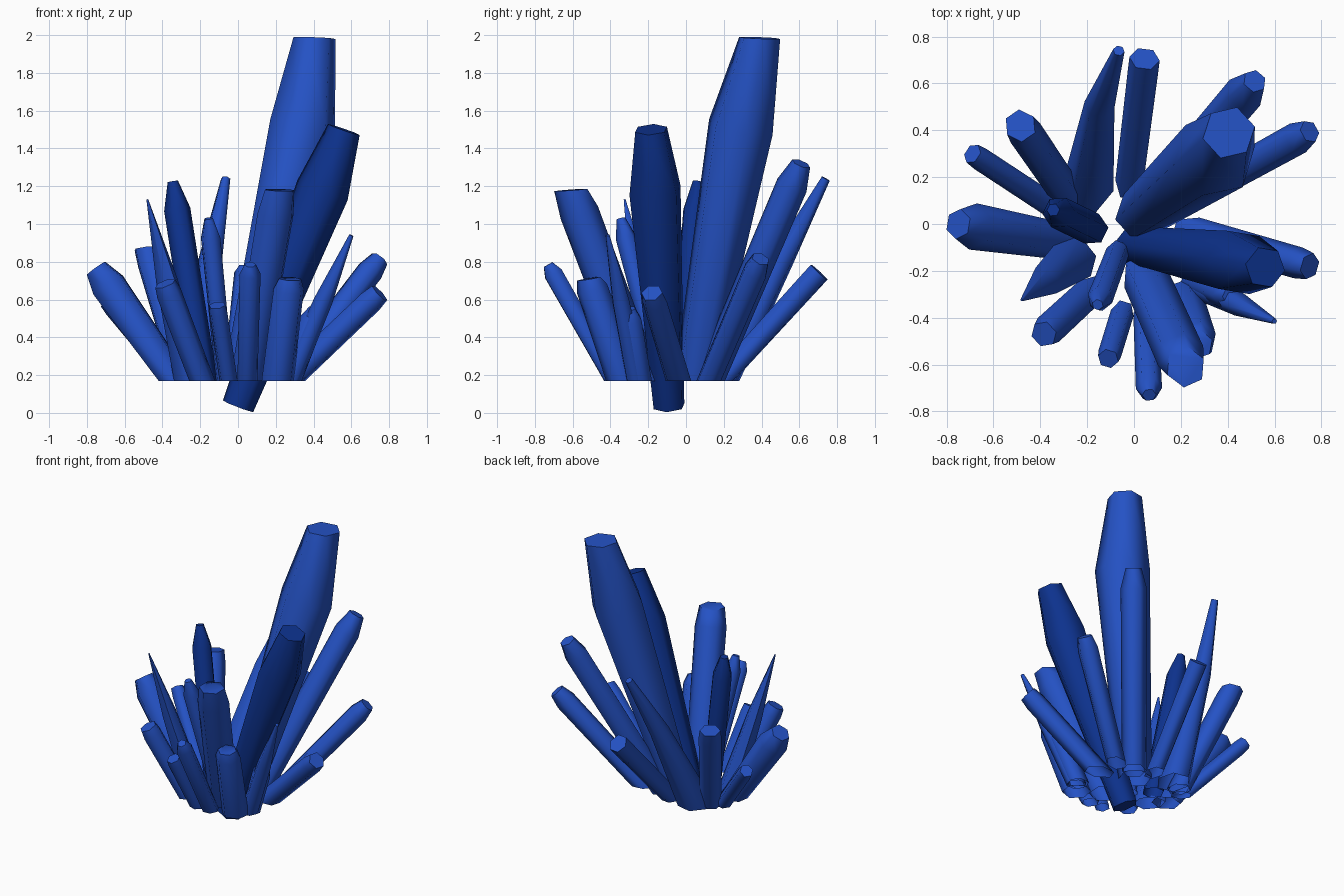
import bpy, bmesh, math
from mathutils import Vector

if "Cube" in bpy.data.objects:
    bpy.data.objects.remove(bpy.data.objects["Cube"])


def material(name, col):
    m = bpy.data.materials.new(name)
    m.diffuse_color = (*col, 1)
    m.use_nodes = True
    m.node_tree.nodes["Principled BSDF"].inputs["Base Color"].default_value = m.diffuse_color
    return m


BLUE = material("crystal blue", (0.018, 0.085, 0.56))
DARK = material("deep blue", (0.004, 0.032, 0.27))
UP = Vector((0, 0, 1))
FLOOR = 0.17   # common plane where the crystals are cut off


def crystal(name, base, tip, radii, shoulder=0.85, cap_flat=0.0, cut=True,
            mat=BLUE, sides=6, bend=(0, 0, 0), squash=1.0, turn=0.0):
    """Prism along base->tip: rings at base, shoulder and tip.
    squash thins it, cap_flat turns the end cap towards horizontal.
    Crystals cut at the floor plane are open underneath."""
    b, t = Vector(base), Vector(tip)
    axis = (t - b).normalized()
    u = axis.cross(UP).normalized()      # sideways
    v = u.cross(axis).normalized()       # up the slope
    mid = b.lerp(t, shoulder) + Vector(bend)
    centres = [b, mid, t]
    normals = [UP if cut else axis, axis, axis.lerp(UP, cap_flat).normalized()]
    bm = bmesh.new()
    rings = []
    for c, n, r in zip(centres, normals, radii):
        ring = []
        for i in range(sides):
            a = 2 * math.pi * i / sides + turn
            p = u * math.cos(a) * r + v * math.sin(a) * r * squash
            p -= axis * (p.dot(n) / axis.dot(n))   # slide onto the cut plane
            ring.append(bm.verts.new(c + p))
        rings.append(ring)
    for lo, hi in zip(rings, rings[1:]):
        for i in range(sides):
            j = (i + 1) % sides
            bm.faces.new((lo[i], lo[j], hi[j], hi[i]))
    base_cap = bm.faces.new(rings[0][::-1])
    bm.faces.new(rings[-1])
    bmesh.ops.recalc_face_normals(bm, faces=bm.faces)
    if cut:
        bmesh.ops.delete(bm, geom=[base_cap], context='FACES_ONLY')
    me = bpy.data.meshes.new(name)
    bm.to_mesh(me)
    bm.free()
    me.materials.append(mat)
    ob = bpy.data.objects.new(name, me)
    bpy.context.collection.objects.link(ob)
    bpy.ops.object.select_all(action='DESELECT')
    ob.select_set(True)
    bpy.context.view_layer.objects.active = ob
    bpy.ops.object.shade_smooth_by_angle(angle=math.radians(64))


Z = FLOOR
# Two main crystals and the small dark one
crystal("main_crystal", (0.03, 0.045, Z), (0.405, 0.39, 1.985), (0.11, 0.18, 0.112),
        0.74, 0.8, bend=(0.035, -0.01, 0))
crystal("dark_crystal", (0.0, -0.09, 0.035), (0.56, -0.185, 1.5), (0.087, 0.145, 0.09),
        0.78, 0.1, cut=False, mat=DARK, bend=(0.01, 0, 0), turn=math.pi / 6)
crystal("small_dark_crystal", (-0.18, -0.02, Z), (-0.345, 0.06, 1.225), (0.07, 0.07, 0.028),
        0.86, mat=DARK)

# Back crystals
crystal("back_blade", (-0.195, 0.165, Z), (-0.065, 0.74, 1.24), (0.11, 0.065, 0.025),
        0.6, bend=(-0.03, 0, 0))
crystal("back_crystal", (-0.02, 0.18, Z), (0.045, 0.705, 0.745), (0.06, 0.065, 0.065), 0.9)
crystal("tall_back_right_crystal", (0.1, 0.12, Z), (0.515, 0.61, 1.32), (0.08, 0.085, 0.052), 0.9)
crystal("back_right_crystal", (0.25, 0.12, Z), (0.75, 0.395, 0.815), (0.065, 0.07, 0.05), 0.9)

# Left crystals
crystal("back_left_crystal", (-0.28, 0.12, Z), (-0.485, 0.42, 0.87), (0.07, 0.075, 0.068),
        0.9, 0.6)
crystal("thin_left_crystal", (-0.34, 0.07, Z), (-0.69, 0.3, 0.59), (0.05, 0.05, 0.045), 0.9)
crystal("left_crystal", (-0.33, -0.07, Z), (-0.75, 0.0, 0.765), (0.08, 0.10, 0.065), 0.85)
crystal("left_blade", (-0.25, -0.14, Z), (-0.48, -0.325, 1.13), (0.105, 0.07, 0.006), 0.55,
        squash=0.75)

# Front crystals
crystal("front_left_crystal", (-0.19, -0.29, Z), (-0.385, -0.47, 0.685), (0.065, 0.068, 0.058), 0.9)
crystal("inner_front_crystal", (-0.07, -0.12, Z), (-0.155, -0.345, 1.03), (0.05, 0.055, 0.024), 0.88)
crystal("short_front_crystal", (-0.05, -0.38, Z), (-0.11, -0.575, 0.57), (0.05, 0.05, 0.045), 0.9)
crystal("front_crystal", (0.05, -0.38, Z), (0.065, -0.73, 0.785), (0.053, 0.056, 0.03), 0.92)
crystal("tall_front_crystal", (0.05, -0.23, Z), (0.22, -0.61, 1.18), (0.1, 0.105, 0.085),
        0.88, 0.8)
crystal("front_right_crystal", (0.21, -0.33, Z), (0.275, -0.515, 0.71), (0.09, 0.085, 0.062),
        0.9, 0.5)

# Right crystals
crystal("right_blade", (0.27, -0.26, Z), (0.6, -0.415, 0.94), (0.06, 0.05, 0.012), 0.55)
crystal("short_right_crystal", (0.27, -0.24, Z), (0.415, -0.305, 0.55), (0.065, 0.065, 0.04), 0.85)
crystal("right_crystal", (0.26, -0.04, Z), (0.75, -0.18, 0.635), (0.07, 0.068, 0.058), 0.9)
